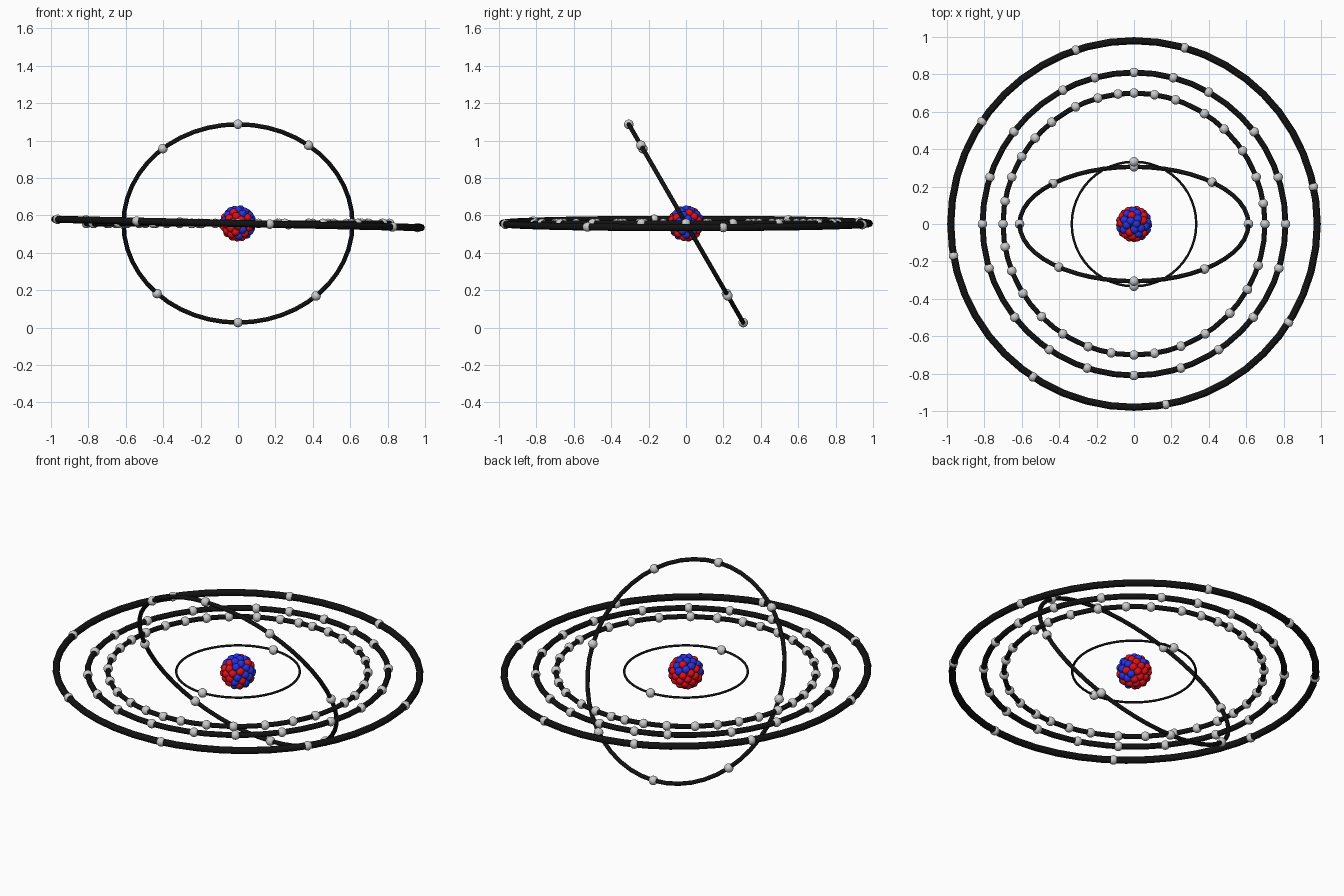
import bpy, bmesh, random
from math import radians, sin, cos, pi, sqrt
from mathutils import Matrix, Vector

if "Cube" in bpy.data.objects:
    bpy.data.objects.remove(bpy.data.objects["Cube"])

random.seed(4)
CENTRE = Vector((0, 0, 0.557))
ELECTRON_R = 0.0255
NUCLEON_R = 0.022


def material(name, colour):
    m = bpy.data.materials.new(name)
    m.diffuse_color = (*colour, 1)
    m.use_nodes = True
    m.node_tree.nodes["Principled BSDF"].inputs["Base Color"].default_value = m.diffuse_color
    return m


black = material("black", (0.006, 0.006, 0.006))
red = material("red", (0.75, 0.005, 0.01))
blue = material("blue", (0.02, 0.03, 0.75))


def balls(name, points, radius, mat=None):
    """One object made of equal smooth spheres."""
    bm = bmesh.new()
    for p in points:
        bmesh.ops.create_uvsphere(bm, u_segments=20, v_segments=12, radius=radius,
                                  matrix=Matrix.Translation(p))
    for f in bm.faces:
        f.smooth = True
    mesh = bpy.data.meshes.new(name)
    bm.to_mesh(mesh)
    bm.free()
    ob = bpy.data.objects.new(name, mesh)
    bpy.context.collection.objects.link(ob)
    if mat:
        mesh.materials.append(mat)
    return ob


def shell(name, radius, angles, tilt=(0, 0, 0)):
    """Orbit ring with electrons at the given angles; tilt in degrees."""
    rot = tuple(radians(a) for a in tilt)
    bpy.ops.mesh.primitive_torus_add(major_segments=48, minor_segments=12,
                                     major_radius=radius, minor_radius=radius * 0.0194,
                                     location=CENTRE, rotation=rot)
    ring = bpy.context.object
    ring.name = name + "_ring"
    ring.data.materials.append(black)
    bpy.ops.object.shade_smooth()
    pts = [Vector((cos(radians(a)), sin(radians(a)), 0)) * radius for a in angles]
    electrons = balls(name + "_electrons", pts, ELECTRON_R)
    electrons.location = CENTRE
    electrons.rotation_euler = rot


# Electron shells, inside to outside
shell("first_shell", 0.333, [90, 270])
shell("second_shell", 0.612, [0, 52, 90, 131, 180, 225, 270, 313], (120, 0, 0))
shell("third_shell", 0.70, [0, 9, 21, 34, 46.5, 57.5, 71.5, 81, 90, 97, 106, 116.5, 129,
                            139, 149, 159, 170, 180, 190, 201, 212, 225, 237, 249.5, 260,
                            270, 279, 291, 303, 317, 330, 341.5])
shell("fourth_shell", 0.81, [0, 18, 37.5, 60.5, 75, 90, 105, 118, 142.5, 162, 180, 197,
                             218, 236, 252, 270, 288, 304, 322, 343])
shell("fifth_shell", 0.98, [11.7, 74, 108.5, 146, 190, 236.5, 280, 327.5], (0, 1.3, 0))


def sphere_points(n, radius):
    """Evenly spread points on a sphere."""
    out = []
    for i in range(n):
        z = 1 - (2 * i + 1) / n
        a = i * pi * (3 - sqrt(5))
        r = sqrt(1 - z * z)
        out.append(Vector((r * cos(a), r * sin(a), z)) * radius)
    return out


# Nucleus: packed balls in two layers, blue ones gathered to the right front
protons, neutrons = [], []
for p in sphere_points(62, 0.076) + sphere_points(18, 0.042):
    bias = p.normalized().dot(Vector((0.35, -0.1, 0.2)))
    (neutrons if random.random() < 0.36 + bias else protons).append(p + CENTRE)
balls("nucleus_protons", protons, NUCLEON_R, red)
balls("nucleus_neutrons", neutrons, NUCLEON_R, blue)
